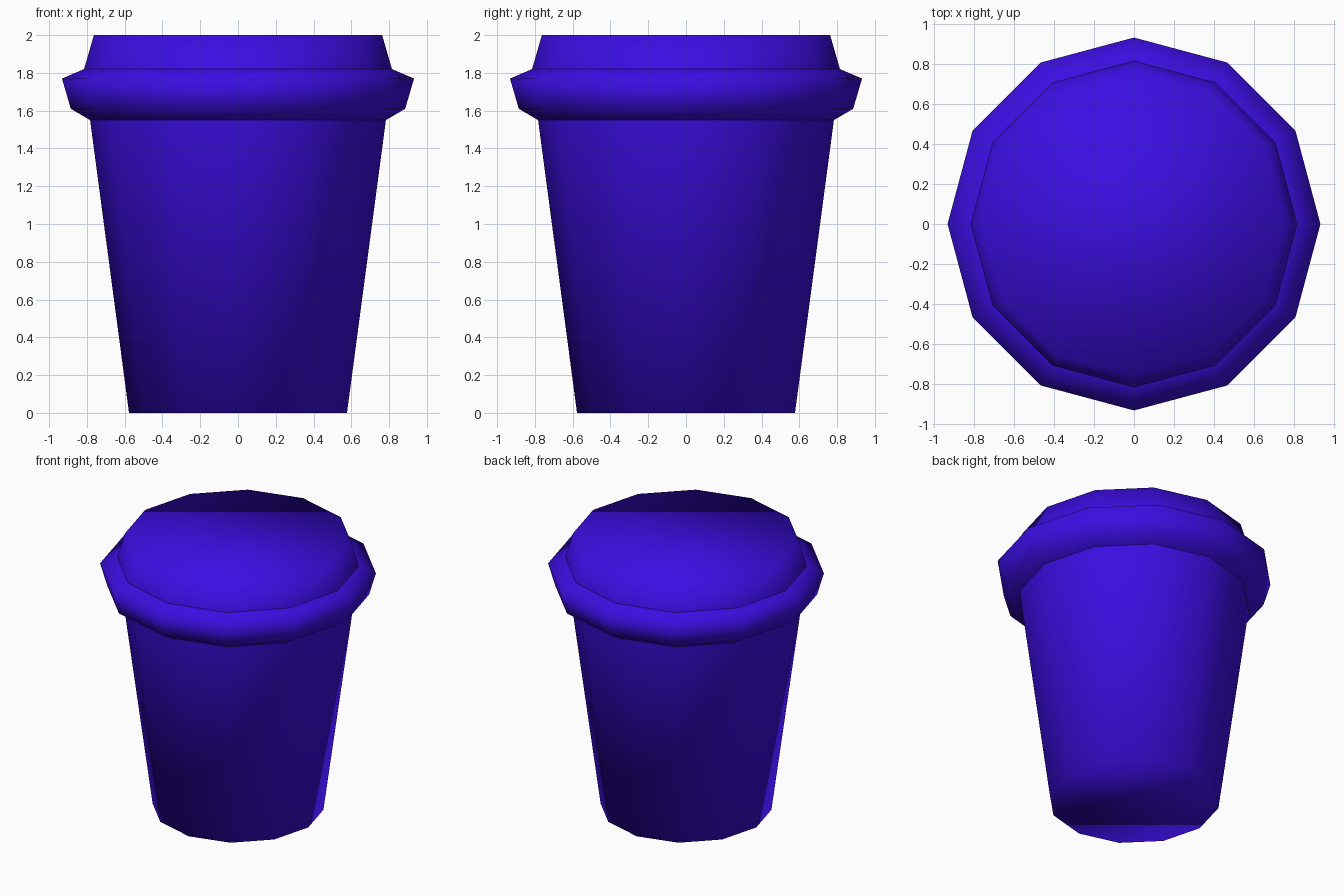
import bpy, bmesh
from math import cos, sin, pi

SIDES = 12

cube = bpy.data.objects.get("Cube")
if cube:
    bpy.data.objects.remove(cube, do_unlink=True)

violet = bpy.data.materials.new("violet_blue")
violet.use_nodes = True
colour = (0.045, 0.004, 0.76, 1)
violet.diffuse_color = colour
violet.node_tree.nodes["Principled BSDF"].inputs["Base Color"].default_value = colour


def turned_part(name, profile, cap_bottom=False, cap_top=False):
    """Sweep (radius, height) points, listed bottom to top, around z."""
    bm = bmesh.new()
    rings = []
    for r, z in profile:
        angles = [2 * pi * i / SIDES for i in range(SIDES)]
        rings.append([bm.verts.new((r * cos(a), r * sin(a), z)) for a in angles])
    for low, high in zip(rings, rings[1:]):
        for i in range(SIDES):
            j = (i + 1) % SIDES
            bm.faces.new((low[i], low[j], high[j], high[i]))
    if cap_bottom:
        bm.faces.new(rings[0][::-1])
    if cap_top:
        bm.faces.new(rings[-1])
    for face in bm.faces:
        face.smooth = True
    mesh = bpy.data.meshes.new(name)
    bm.to_mesh(mesh)
    bm.free()
    mesh.materials.append(violet)
    obj = bpy.data.objects.new(name, mesh)
    bpy.context.collection.objects.link(obj)
    return obj


# Tapered cup body, closed underneath
turned_part("cup_body", [(0.577, 0), (0.783, 1.55)], cap_bottom=True)

# Bulging rim of the lid
turned_part("lid_rim", [(0.783, 1.55), (0.885, 1.61), (0.932, 1.77), (0.815, 1.82)])

# Raised lid with a flat, softly shaded top
turned_part("lid_top", [(0.815, 1.82), (0.763, 2.0)], cap_top=True)
